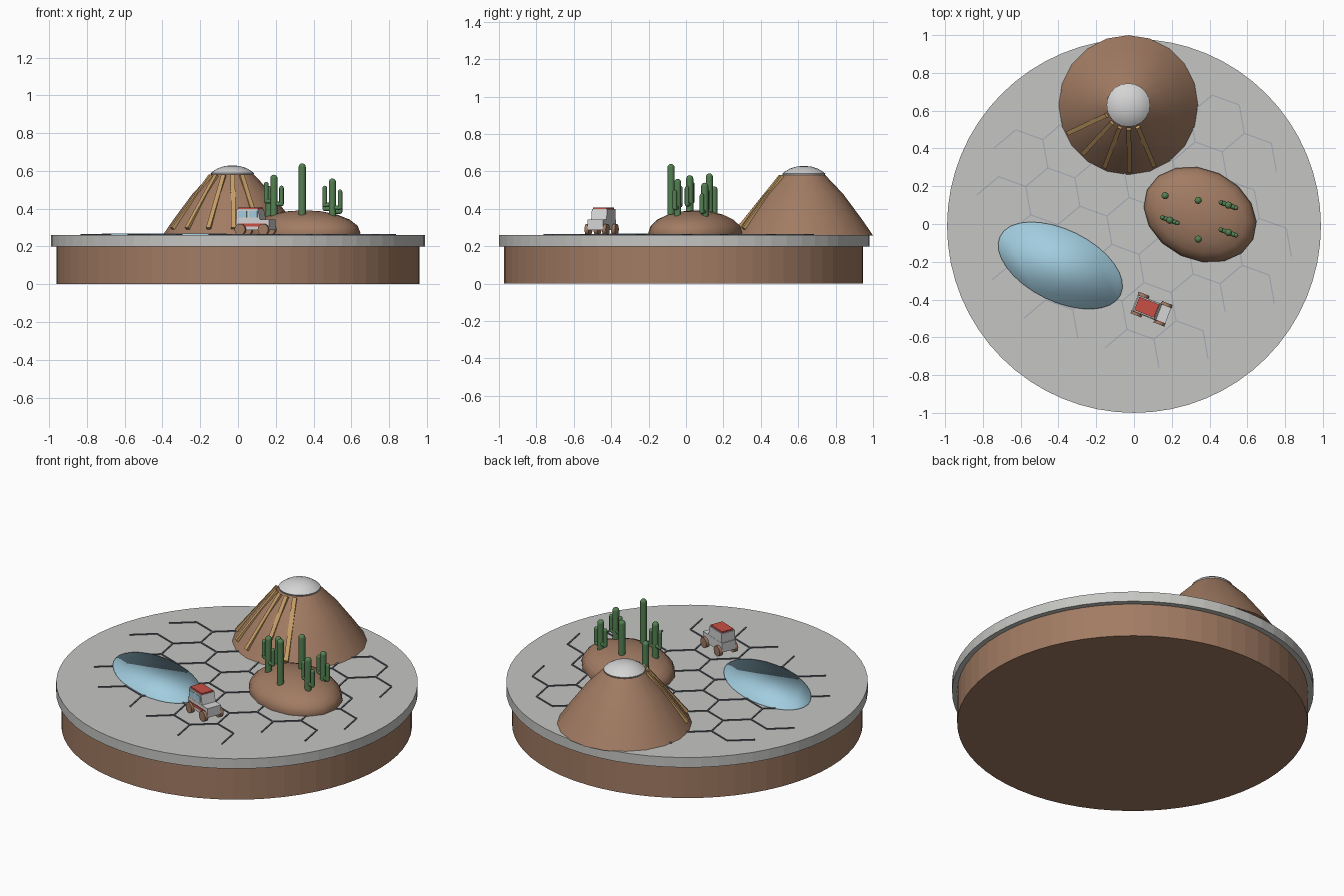
import bpy, bmesh, math
from mathutils import Matrix, Vector

cube = bpy.data.objects.get("Cube")
if cube:
    bpy.data.objects.remove(cube, do_unlink=True)


def material(name, r, g, b):
    m = bpy.data.materials.new(name)
    m.use_nodes = True
    m.diffuse_color = (r, g, b, 1)
    m.node_tree.nodes["Principled BSDF"].inputs["Base Color"].default_value = (r, g, b, 1)
    return m


GREY = material("pale grey", .56, .56, .54)
BROWN = material("earth brown", .36, .2, .125)
SILVER = material("silver white", .66, .66, .66)
TAN = material("timber tan", .56, .34, .13)
BLUE = material("water blue", .36, .61, .74)
GREEN = material("cactus green", .09, .22, .085)
RED = material("roof red", .58, .08, .06)
DARK = material("slate line", .09, .1, .13)
MIST = material("line top grey", .38, .41, .47)


def finish(name, bm, mats, smooth=None):
    bmesh.ops.recalc_face_normals(bm, faces=bm.faces)
    mesh = bpy.data.meshes.new(name)
    bm.to_mesh(mesh)
    bm.free()
    for m in mats:
        mesh.materials.append(m)
    ob = bpy.data.objects.new(name, mesh)
    bpy.context.collection.objects.link(ob)
    if smooth:
        bpy.ops.object.select_all(action='DESELECT')
        ob.select_set(True)
        bpy.context.view_layer.objects.active = ob
        bpy.ops.object.shade_smooth_by_angle(angle=math.radians(smooth))
    return ob


def lathe(name, profile, mat, segments, centre=(0, 0), stretch=(1, 1), turn=0, smooth=None):
    """Revolve (radius, height) points; a zero radius closes to a point."""
    bm = bmesh.new()
    rings = []
    for r, z in profile:
        n = segments if r else 1
        rings.append([bm.verts.new((r * math.cos(math.tau * i / n) * stretch[0],
                                    r * math.sin(math.tau * i / n) * stretch[1], z)) for i in range(n)])
    for lo, hi in zip(rings, rings[1:]):
        for i in range(segments):
            j = (i + 1) % segments
            if len(hi) == 1:
                bm.faces.new((lo[i], lo[j], hi[0]))
            else:
                bm.faces.new((lo[i], lo[j], hi[j], hi[i]))
    for ring in (rings[0], rings[-1]):
        if len(ring) > 1:
            bm.faces.new(ring)
    place = Matrix.Translation((*centre, 0)) @ Matrix.Rotation(math.radians(turn), 4, 'Z')
    bm.transform(place)
    return finish(name, bm, [mat], smooth)


def beam(bm, a, b, width, height, up=(0, 0, 1)):
    """Add a box running from a to b."""
    a, b = Vector(a), Vector(b)
    x = (b - a).normalized()
    y = Vector(up).cross(x).normalized()
    rot = Matrix((x, y, x.cross(y))).transposed().to_4x4()
    size = Matrix.Diagonal(((b - a).length, width, height, 1))
    bmesh.ops.create_cube(bm, size=1, matrix=Matrix.Translation((a + b) / 2) @ rot @ size)


# Round base and its overhanging top slab
lathe("base_drum", [(.96, 0), (.96, .2)], BROWN, 64, (0, -.0125))
lathe("top_slab", [(.99, .2), (.99, .26)], GREY, 64, (0, -.01))

# Honeycomb lines: every cell adds three sides, so cells share borders
side = .1525
step = side * math.sqrt(3)
bm = bmesh.new()
for m in range(-4, 5):
    for n in range(-4, 5):
        cell = Vector((0, 0, 0))
        for count, deg in ((m, 10), (n, 70)):
            a = math.radians(deg)
            cell += Vector((math.cos(a), math.sin(a), 0)) * count * step
        if cell.length > .74:
            continue
        corners = [cell + Vector((0, -.01, .262)) + side * Vector((math.cos(math.radians(d)),
                   math.sin(math.radians(d)), 0)) for d in (160, 100, 40, -20)]
        for p, q in zip(corners, corners[1:]):
            beam(bm, p, q, .006, .009)
bm.normal_update()
for f in bm.faces:
    f.material_index = int(f.normal.z > .5)
finish("honeycomb_lines", bm, [DARK, MIST])

# Pond with a softly rounded look
lathe("pond", [(1, .255), (1, .268)], BLUE, 32, (-.39, -.22), (.355, .19), -26, 180)

# Hill with silver dome
HILL = (-.03, .63)
lathe("hill", [(.37, .258), (.31, .345), (.21, .48), (.115, .58)], BROWN, 20, HILL, smooth=40)
lathe("dome", [(.108, .57), (.115, .588), (.1, .6), (.075, .615), (.04, .626), (0, .63)],
      SILVER, 24, HILL, smooth=40)

# Timber rails down the hill
bm = bmesh.new()
for i in range(5):
    a = math.radians(205 + 22 * i)
    out = Vector((math.cos(a), math.sin(a), 0))
    foot = Vector((*HILL, .295)) + out * .35
    head = Vector((*HILL, .575)) + out * .125
    beam(bm, foot, head, .024, .02)
finish("hill_rails", bm, [TAN])

# Low mound
arc = [math.radians(a) for a in (-15, 0, 18, 36, 54, 72, 90)]
lathe("mound", [(math.cos(a) if a < 1.57 else 0, .272 + .12 * math.sin(a)) for a in arc],
      BROWN, 16, (.35, .05), (.31, .24), -25, 60)


def tube(bm, points, radius):
    """Add round limbs with ball joints along a path."""
    for p in points:
        bmesh.ops.create_uvsphere(bm, u_segments=12, v_segments=8, radius=radius,
                                  matrix=Matrix.Translation(p))
    for p, q in zip(points, points[1:]):
        d = q - p
        rot = d.to_track_quat('Z', 'Y').to_matrix().to_4x4()
        bmesh.ops.create_cone(bm, segments=12, radius1=radius, radius2=radius, depth=d.length,
                              matrix=Matrix.Translation((p + q) / 2) @ rot)


# Cacti: position, top height, whether armed
for i, (x, y, top, armed) in enumerate([(.165, .15, .52, False), (.34, .125, .59, False),
                                        (.34, -.08, .64, False), (.19, .02, .58, True),
                                        (.5, .1, .54, True), (.5, -.045, .56, True)]):
    bm = bmesh.new()
    base = Vector((x, y, .35))
    tube(bm, [base, Vector((x, y, top - .019))], .019)
    if armed:
        along = Vector((math.cos(math.radians(-20)), math.sin(math.radians(-20)), 0))
        for s, low, high in ((-1, .14, .05), (1, .155, .07)):
            joint = Vector((x, y, top - low))
            elbow = joint + along * .043 * s
            tube(bm, [joint, elbow, elbow + Vector((0, 0, low - high))], .012)
    finish(f"cactus_{i + 1}", bm, [GREEN], 40)

# Small off-road car, built along +x and then turned into place
CAR = Matrix.Translation((.093, -.451, 0)) @ Matrix.Rotation(math.radians(-21.5), 4, 'Z')


def car_box(name, centre, size, mat, taper=0):
    bm = bmesh.new()
    bmesh.ops.create_cube(bm, size=1, matrix=Matrix.Translation(centre) @ Matrix.Diagonal((*size, 1)))
    for v in bm.verts:
        if v.co.z > centre[2] and v.co.x > centre[0]:
            v.co.x -= taper
    bm.transform(CAR)
    finish(name, bm, [mat])


car_box("car_body", (0, 0, .315), (.19, .09, .056), SILVER)
car_box("car_cabin", (-.024, 0, .37), (.132, .088, .056), SILVER, .012)
car_box("car_roof", (-.028, 0, .402), (.112, .076, .01), RED)
car_box("car_stripe", (-.005, -.046, .314), (.16, .004, .016), RED)
for name, x in (("rear", -.055), ("front", .004)):
    car_box("car_window_" + name, (x, -.045, .371), (.046, .004, .034), BLUE)
for x in (-.066, .066):
    for y in (-.05, .05):
        bm = bmesh.new()
        bmesh.ops.create_cone(bm, cap_ends=True, segments=16, radius1=.03, radius2=.03, depth=.022,
                              matrix=Matrix.Translation((x, y, .29)) @ Matrix.Rotation(math.pi / 2, 4, 'X'))
        bm.transform(CAR)
        finish(f"wheel_{'front' if x > 0 else 'rear'}_{'left' if y > 0 else 'right'}", bm, [BROWN], 40)
